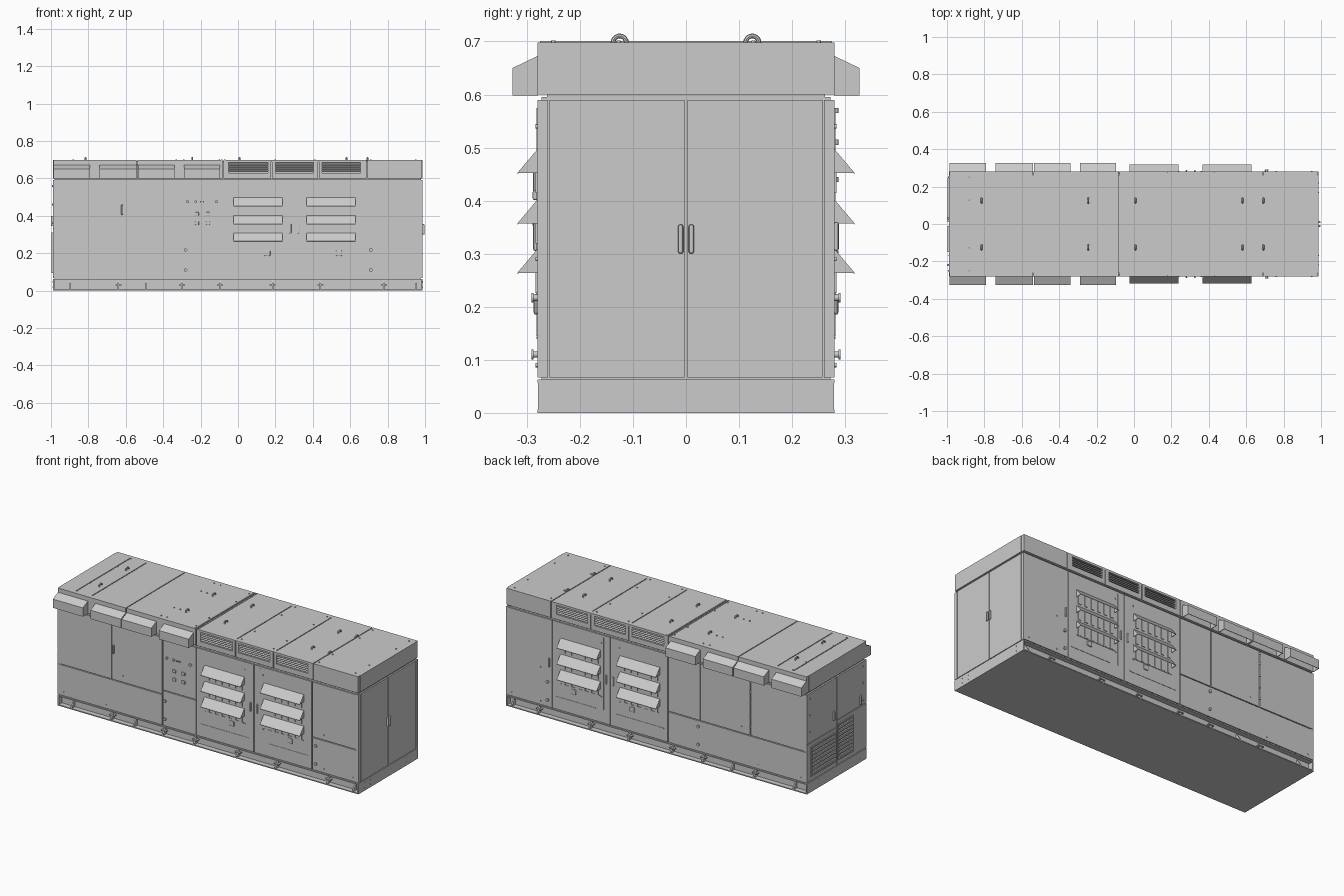
import bpy, bmesh
from math import pi
from mathutils import Matrix, Vector

if "Cube" in bpy.data.objects:
    bpy.data.objects.remove(bpy.data.objects["Cube"])


def finish(name, bm, bevel=0, smooth=False):
    bmesh.ops.recalc_face_normals(bm, faces=bm.faces)
    me = bpy.data.meshes.new(name)
    bm.to_mesh(me)
    bm.free()
    ob = bpy.data.objects.new(name, me)
    bpy.context.collection.objects.link(ob)
    if bevel:
        m = ob.modifiers.new("edge", 'BEVEL')
        m.width, m.segments = bevel, 2
    if smooth:
        bpy.context.view_layer.objects.active = ob
        ob.select_set(True)
        bpy.ops.object.shade_smooth_by_angle()
        ob.select_set(False)
    return ob


def boxes(name, items, s=1, bevel=0):
    """Boxes as (x0,x1,y0,y1,z0,z1); s=-1 mirrors them in y."""
    bm = bmesh.new()
    for x0, x1, y0, y1, z0, z1 in items:
        c = Vector(((x0 + x1) / 2, s * (y0 + y1) / 2, (z0 + z1) / 2))
        d = (abs(x1 - x0), abs(y1 - y0), abs(z1 - z0), 1)
        bmesh.ops.create_cube(bm, size=1, matrix=Matrix.Translation(c) @ Matrix.Diagonal(d))
    return finish(name, bm, bevel)


def prisms(name, items, s=1):
    """Profiles in the y-z plane drawn out along x: (profile, x0, x1)."""
    bm = bmesh.new()
    for prof, x0, x1 in items:
        a = [bm.verts.new((x0, s * y, z)) for y, z in prof]
        b = [bm.verts.new((x1, s * y, z)) for y, z in prof]
        bm.faces.new(a)
        bm.faces.new(b[::-1])
        for i in range(len(a)):
            j = (i + 1) % len(a)
            bm.faces.new((a[i], b[i], b[j], a[j]))
    return finish(name, bm)


def discs(name, items, axis='Y', s=1):
    """Round studs as (x,y,z,radius,depth)."""
    rot = {'X': Matrix.Rotation(pi / 2, 4, 'Y'), 'Y': Matrix.Rotation(pi / 2, 4, 'X'),
           'Z': Matrix.Identity(4)}[axis]
    bm = bmesh.new()
    for x, y, z, r, d in items:
        bmesh.ops.create_cone(bm, cap_ends=True, segments=14, radius1=r, radius2=r, depth=d,
                              matrix=Matrix.Translation((x, s * y, z)) @ rot)
    return finish(name, bm, smooth=True)


G = .0025  # half of a panel seam
DOORS = [(-.078, .302), (.302, .682)]
LOUVRES = [(-.024, .238), (.366, .628)]
HOODS = [(-.987, -.79), (-.74, -.54), (-.535, -.34), (-.29, -.095)]
GRILLES = [(-.055, .165), (.195, .41), (.445, .66)]

# Base skid: flanges, recessed web, end plates
boxes("base_skid", [(-.988, .987, -.28, .28, 0, .006), (-.98, .98, -.25, .25, .006, .056),
                    (-.988, .987, -.28, .28, .056, .063),
                    (-.99, -.982, -.279, .279, 0, .063), (.979, .987, -.279, .279, 0, .063)])
for x in (-.99, .987):
    discs("skid_end_bolts", [(x, y, z, .003, .003) for y in (-.22, -.168, .168, .22)
                             for z in (.02, .047)], 'X')
# Body and roof cores, seen only through the seams
boxes("body_core", [(-.98, .978, -.272, .272, .06, .595)])
boxes("roof_core", [(-.98, .978, -.262, .262, .59, .692)])

upper_hood = [(.279, .673), (.327, .65), (.327, .598), (.324, .598), (.324, .648), (.279, .669)]
hood_cheek = [(.279, .672), (.326, .649), (.326, .598), (.279, .598)]

for s, side in ((-1, "front"), (1, "back")):
    # Skid gussets
    tri = [(.249, .056), (.249, .005), (.279, .005), (.279, .012)]
    gx = (-.64, -.3, -.095, .185, .44, .78)
    prisms(side + "_skid_gussets", [(tri, x - .004, x + .004) for x in gx + (-.49, -.9, .95)], s)
    boxes(side + "_skid_lugs", [(x - .016, x + .016, .25, .272, .026, .032) for x in gx], s)

    # Cladding panels
    panels = [(a, b, .065, .59) for a, b in DOORS]
    if s < 0:
        panels += [(-.99, -.633, .25, .59), (-.633, -.30, .25, .59), (-.30, -.078, .275, .59),
                   (-.99, -.30, .065, .25), (-.30, -.078, .065, .275),
                   (.682, .987, .065, .26), (.682, .987, .26, .59)]
    else:
        panels += [(-.99, -.62, .25, .59), (-.62, -.29, .25, .59), (-.29, -.078, .25, .59),
                   (-.99, -.078, .065, .25), (.682, .987, .065, .59)]
    boxes(side + "_panels", [(a + G, b - G, .262, .28, c + G, d - G) for a, b, c, d in panels], s)

    # Door louvres: sloped blade, end cheeks, tabs below
    blades, tabs = [], []
    for a, b in LOUVRES:
        for z in (.452, .357, .264):
            blade = [(.279, z + .046), (.318, z), (.318, z - .003), (.279, z + .041)]
            cheek = [(.279, z + .044), (.317, z), (.279, z)]
            blades += [(blade, a, b), (cheek, a, a + .003), (cheek, b - .003, b)]
            n = 6
            for i in range(n):
                c = a + (b - a) * (i + .5) / n
                tabs.append((c - .010, c + .010, .279, .284, z - .038, z + .035))
    prisms(side + "_door_louvres", blades, s)
    boxes(side + "_louvre_tabs", tabs, s)

    # Door trim strips and fixing studs
    boxes(side + "_door_trim", [(-.05, .265, .279, .282, .139, .144), (.40, .66, .279, .282, .139, .144),
                                (.343, .347, .279, .282, .145, .575),
                                (-.02, .235, .279, .283, .222, .227),
                                (.37, .625, .279, .283, .222, .227)], s)
    boxes(side + "_door_latches", [(x - .016, x + .016, .279, .287, .185, .215) for x in (.157, .54)],
          s, .004)
    studs = [(x, .281, z, .004, .006) for x in (.24, .36) for z in (.54, .22)]
    studs += [(x, .281, .09, .004, .005) for x in (-.95, -.67, .76, .95)]
    studs += [(x, .281, .29, .004, .005) for x in (-.56, .76)]
    discs(side + "_panel_studs", studs, s=s)
    knobs = []
    for x in (-.28, .71):
        for z in (.11, .217):
            knobs += [(x, .284, z, .006, .01), (x, .289, z, .009, .004)]
    discs(side + "_tie_down_knobs", knobs, s=s)

    # Pull handles
    pulls = [(.28, .305, .36), (.325, .305, .36)]
    pulls += [(-.62, .405, .46)] if s < 0 else [(.702, .305, .36)]
    boxes(side + "_pull_handles", [(x - .005, x + .005, .279, .288, a, b) for x, a, b in pulls],
          s, .004)

    # Roof side cladding with framed grille openings
    roof = [(-.99, -.54, .6, .698), (-.54, -.08, .6, .698), (.69, .987, .6, .698)]
    for (a, b), (p, q) in zip(GRILLES, [(-.08, .18), (.18, .43), (.43, .69)]):
        roof += [(p, q, .6, .63), (p, q, .685, .698), (p, a + G, .627, .688), (b - G, q, .627, .688)]
    boxes(side + "_roof_sides", [(a + G if a in (-.99, -.54, .69, -.08, .18, .43) else a - G,
                                  b - G if b in (-.54, -.08, .987, .18, .43, .69) else b + G,
                                  .255, .28, c, d) for a, b, c, d in roof], s)
    slats = []
    for a, b in GRILLES:
        for i in range(5):
            z = .634 + i * .0105
            slats.append(([(.264, z + .007), (.279, z), (.279, z + .002), (.264, z + .009)], a, b))
    prisms(side + "_grille_slats", slats, s)

    # Roof rain hoods
    hood = []
    for a, b in HOODS:
        hood += [(upper_hood, a, b), (hood_cheek, a, a + .003), (hood_cheek, b - .003, b)]
    prisms(side + "_rain_hoods", hood, s)

# Front control panel: switches, lamps and small covers
discs("control_buttons", [(x, .284, .475, r, .01) for x, r in
                          ((-.27, .007), (-.225, .007), (-.20, .004), (-.185, .004), (-.115, .008))],
      s=-1)
boxes("control_switches", [(x - .011, x + .011, .279, .289, z - .009, z + .009)
                           for x in (-.22, -.16) for z in (.41, .36)], -1, .003)
# Back hinges
discs("back_hinges", [(-.62, .282, z, .005, .01) for z in (.3, .37, .44, .51, .57)], 'Z')

# Roof top plates, joint strips, studs
cuts = [-.99, -.885, -.78, -.54, -.08, .175, .435, .69, .987]
boxes("roof_plates", [(a + G, b - G, -.278, .278, .688, .698) for a, b in zip(cuts, cuts[1:])])
boxes("roof_joint_strips", [(x - .004, x + .004, -.275, .275, .694, .7005) for x in (-.088, -.07)])
discs("roof_studs", [(x, y, .699, .004, .005) for x in (-.33, -.29, -.88, -.1, .2, .41, .71, .95)
                     for y in (-.25, -.127, .127, .25)], 'Z')

# Lifting eyes
for x in (-.815, -.245, .008, .58, .692):
    for y in (-.125, .125):
        bpy.ops.mesh.primitive_torus_add(location=(x, y, .698), rotation=(0, pi / 2, 0),
                                         major_radius=.0125, minor_radius=.0045,
                                         major_segments=20, minor_segments=8)
        bpy.context.object.name = "lifting_eye"
        bpy.ops.object.shade_smooth_by_angle()

# Right end: double doors, corner posts, roof end
boxes("right_end_doors", [(.97, .987, -.26 + G, -G, .067, .59), (.97, .987, G, .26 - G, .067, .59)])
boxes("right_end_posts", [(.97, .986, y, y + .02, .067, .59) for y in (-.28, .26)])
boxes("roof_ends", [(.97, .987, -.26, .26, .6, .698), (-.99, -.97, -.26, .26, .6, .698)])
boxes("right_door_handles", [(.985, .998, y - .005, y + .005, .3, .355) for y in (-.01, .01)],
      bevel=.004)

# Left end: upper panel, stepped lower panels, two louvred vents
boxes("left_end_panels", [(-.99, -.97, -.278, -G, .335, .59), (-.99, -.97, G, .278, .295, .59),
                          (-.99, -.97, -.278, -G, .067, .33), (-.99, -.97, G, .278, .067, .29)])
vent, blades = [], []
for y0, y1, z0, z1 in ((.01, .245, .095, .27), (-.15, -.01, .095, .31)):
    vent += [(-.996, -.985, y0, y1, z0, z0 + .008), (-.996, -.985, y0, y1, z1 - .008, z1),
             (-.996, -.985, y0, y0 + .008, z0, z1), (-.996, -.985, y1 - .008, y1, z0, z1)]
    n = round((z1 - z0 - .02) / .022)
    for i in range(n):
        z = z0 + .012 + i * (z1 - z0 - .02) / n
        blades.append((-.998, -.985, y0 + .006, y1 - .006, z, z + .012))
boxes("left_vent_frames", vent)
boxes("left_vent_slats", blades)
boxes("left_end_handles", [(-1, -.985, y - .005, y + .005, .345, .40) for y in (-.22, .03)],
      bevel=.004)
discs("left_end_studs", [(-.991, y, z, .005, .006) for y in (-.25, .25) for z in (.36, .46, .56)], 'X')
